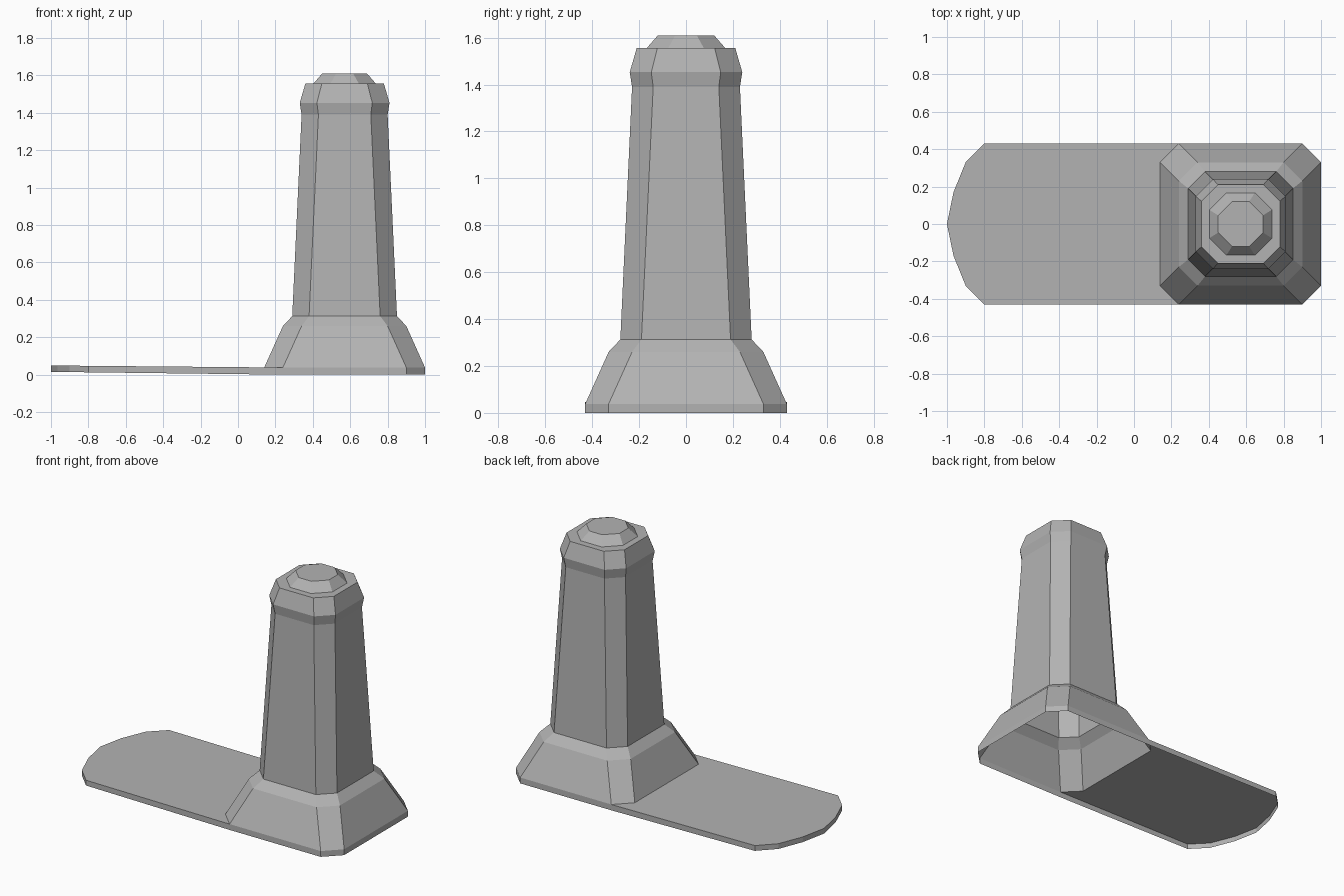
import bpy, bmesh

if "Cube" in bpy.data.objects:
    bpy.data.objects.remove(bpy.data.objects["Cube"])

CX = 0.57  # centre of the post

stone = bpy.data.materials.new("dark_grey")
stone.diffuse_color = (0.45, 0.45, 0.45, 1.0)
stone.use_nodes = True
stone.node_tree.nodes["Principled BSDF"].inputs["Base Color"].default_value = stone.diffuse_color


def make_object(name, bm):
    mesh = bpy.data.meshes.new(name)
    bm.to_mesh(mesh)
    bm.free()
    mesh.materials.append(stone)
    obj = bpy.data.objects.new(name, mesh)
    bpy.context.collection.objects.link(obj)
    return obj


def bevelled_square(h, f):
    """Counter-clockwise octagon: half width h, flat half width f."""
    return [(CX + x, y) for x, y in ((h, -f), (h, f), (f, h), (-f, h),
                                     (-h, f), (-h, -f), (-f, -h), (f, -h))]


def bridge(bm, lower, upper, closed=True):
    n = len(lower)
    for i in range(n if closed else n - 1):
        j = (i + 1) % n
        bm.faces.new((lower[i], lower[j], upper[j], upper[i]))


def post(name, profile, cap=False):
    """Stack of bevelled squares (half width, flat half width, z)."""
    bm = bmesh.new()
    rings = [[bm.verts.new((x, y, z)) for x, y in bevelled_square(h, f)]
             for h, f, z in profile]
    for a, b in zip(rings, rings[1:]):
        bridge(bm, a, b)
    if cap:
        bm.faces.new(rings[-1])
    return make_object(name, bm)


# Flared foot, tapering shaft with collar, and stepped cap (hollow, open below)
post("post_foot", [(0.43, 0.33, 0.038), (0.33, 0.23, 0.26), (0.28, 0.19, 0.313)])
post("post_shaft", [(0.28, 0.19, 0.313), (0.23, 0.14, 1.39), (0.24, 0.148, 1.453),
                    (0.21, 0.122, 1.556), (0.167, 0.076, 1.556)])
post("post_cap", [(0.167, 0.076, 1.556), (0.12, 0.046, 1.61)], cap=True)


# Thin rounded plate with a rim, rising slightly towards its free end
def top_z(x):
    return 0.038 + 0.011 * max(0.0, (0.24 - x) / 1.24)


def bottom_z(x):
    return 0.015 * max(0.0, (0.24 - x) / 1.24)


half = [(0.24, 0.43), (-0.8, 0.43), (-0.9, 0.33), (-0.965, 0.17)]
outline = half + [(-1.0, 0.0)] + [(x, -y) for x, y in reversed(half)]

bm = bmesh.new()
top = [bm.verts.new((x, y, top_z(x))) for x, y in outline]
low = [bm.verts.new((x, y, bottom_z(x))) for x, y in outline]
bridge(bm, low, top, closed=False)
inner = [bm.verts.new((0.14, y, 0.038)) for y in (-0.33, 0.33)]
bm.faces.new(top + inner)
make_object("ground_plate", bm)

# Low vertical rim under the foot
rim = [(0.24, -0.43), (0.9, -0.43), (1.0, -0.33), (1.0, 0.33), (0.9, 0.43), (0.24, 0.43)]
bm = bmesh.new()
bridge(bm, [bm.verts.new((x, y, 0.0)) for x, y in rim],
       [bm.verts.new((x, y, 0.038)) for x, y in rim], closed=False)
make_object("foot_rim", bm)
